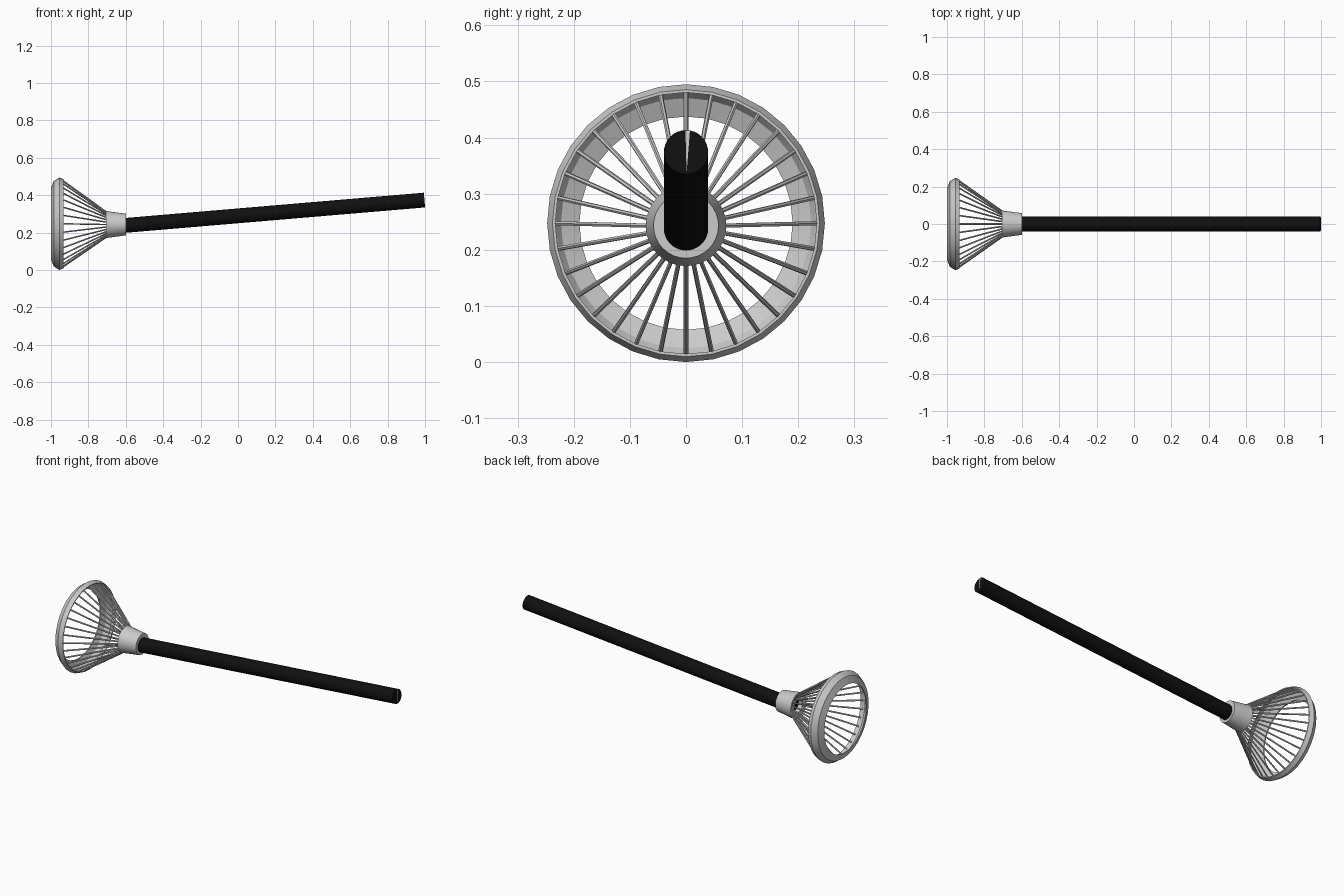
import bpy, math
from mathutils import Vector

if "Cube" in bpy.data.objects:
    bpy.data.objects.remove(bpy.data.objects["Cube"])

SIDES = 32
CZ = 0.2475    # height of the rim centre
HUB_Z = 0.243  # height of the collar centre


def material(name, rgb):
    m = bpy.data.materials.new(name)
    m.diffuse_color = (*rgb, 1)
    m.use_nodes = True
    m.node_tree.nodes["Principled BSDF"].inputs["Base Color"].default_value = m.diffuse_color
    return m


def finish(name, verts, faces, mat=None, smooth=True):
    me = bpy.data.meshes.new(name)
    me.from_pydata(verts, [], faces)
    ob = bpy.data.objects.new(name, me)
    bpy.context.collection.objects.link(ob)
    if mat:
        me.materials.append(mat)
    if smooth:
        bpy.ops.object.select_all(action='DESELECT')
        ob.select_set(True)
        bpy.context.view_layer.objects.active = ob
        bpy.ops.object.shade_smooth_by_angle(angle=math.radians(25))
    return ob


def lathe_x(name, profile, cz):
    """Spin a closed (x, radius) profile around a horizontal x axis."""
    n = len(profile)
    verts = []
    for i in range(SIDES):
        a = 2 * math.pi * i / SIDES
        verts += [(x, r * math.cos(a), cz + r * math.sin(a)) for x, r in profile]
    faces = []
    for i in range(SIDES):
        j = (i + 1) % SIDES
        for k in range(n):
            l = (k + 1) % n
            faces.append((i * n + k, i * n + l, j * n + l, j * n + k))
    return finish(name, verts, faces)


def rod(name, a, b, r, sides, mat=None):
    """Capped cylinder between two points."""
    a, b = Vector(a), Vector(b)
    q = (b - a).to_track_quat('Z', 'Y')
    ring = [q @ Vector((r * math.cos(t), r * math.sin(t), 0))
            for t in (2 * math.pi * i / sides for i in range(sides))]
    verts = [a + p for p in ring] + [b + p for p in ring]
    faces = [(i, (i + 1) % sides, sides + (i + 1) % sides, sides + i)
             for i in range(sides)]
    faces += [tuple(reversed(range(sides))), tuple(range(sides, 2 * sides))]
    return finish(name, verts, faces, mat, smooth=sides > 8)


black = material("black", (0.005, 0.005, 0.005))
white = material("white", (0.9, 0.9, 0.9))

# Rim: bevelled shell with an inward lip
lathe_x("rim", [(-0.932, 0.238), (-0.955, 0.2475), (-0.985, 0.228), (-1.0, 0.190),
                (-0.994, 0.190), (-0.980, 0.223), (-0.955, 0.240), (-0.932, 0.233)], CZ)

# Collar: tapered sleeve around the handle
lathe_x("collar", [(-0.705, 0.072), (-0.6, 0.058), (-0.6, 0.036), (-0.705, 0.036)], HUB_Z)

# Spokes from collar to rim
for i in range(SIDES):
    a = 2 * math.pi * i / SIDES
    c, s = math.cos(a), math.sin(a)
    rod(f"spoke_{i + 1}", (-0.700, 0.065 * c, HUB_Z + 0.065 * s),
        (-0.945, 0.238 * c, CZ + 0.238 * s), 0.0042, 6)

# Handle, rising slightly to the right
rod("handle", (-0.68, 0, 0.232), (0.997, 0, 0.374), 0.0395, 32, black)

# Narrow light seam on the handle end
finish("end_seam", [(0.9955, -0.001, 0.413), (0.9955, 0.007, 0.412), (1.0015, 0.001, 0.336)],
       [(0, 2, 1)], white, smooth=False)
